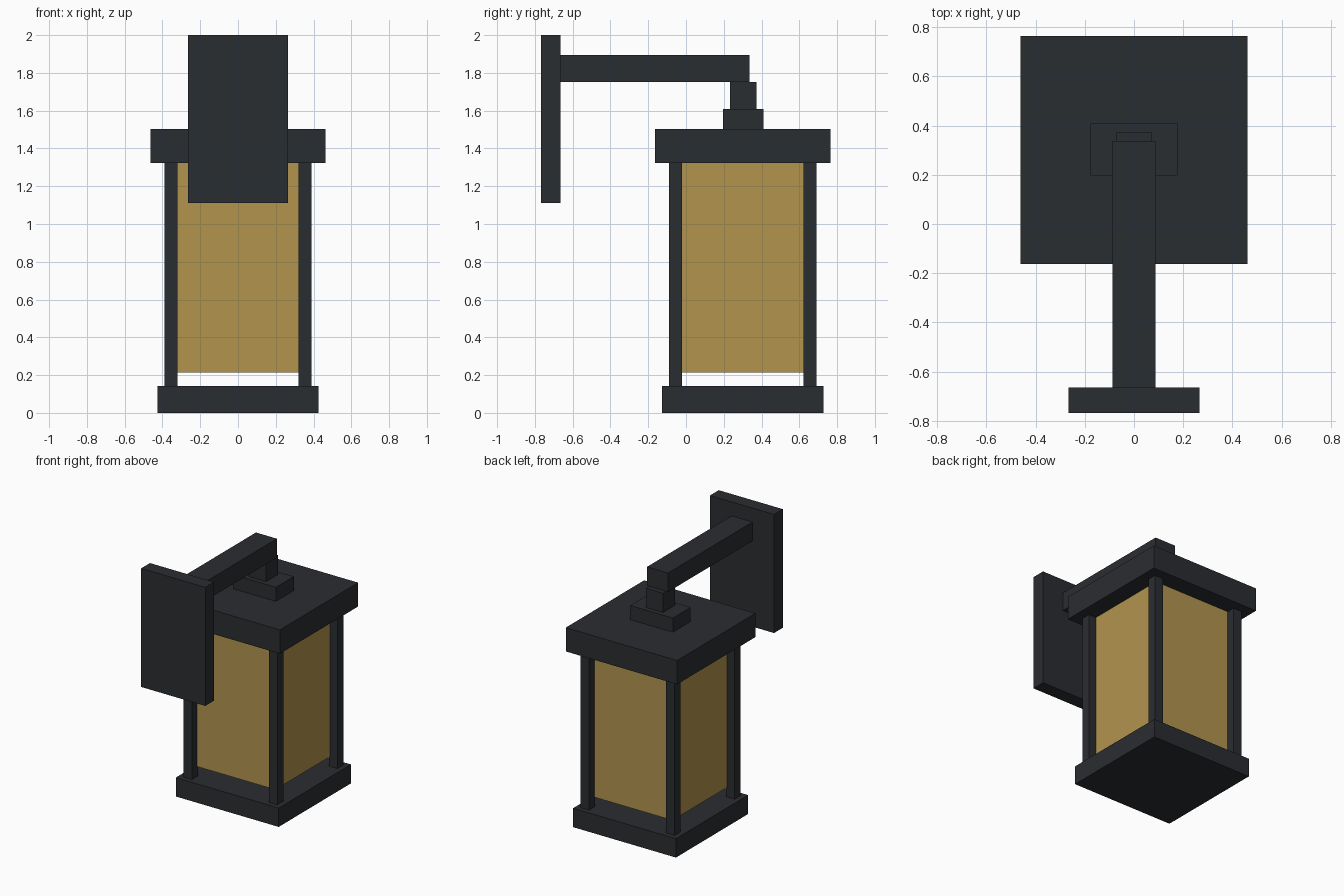
import bpy
import bmesh
from mathutils import Vector

if "Cube" in bpy.data.objects:
    bpy.data.objects.remove(bpy.data.objects["Cube"])


def material(name, color):
    m = bpy.data.materials.new(name)
    m.diffuse_color = color
    m.use_nodes = True
    m.node_tree.nodes["Principled BSDF"].inputs["Base Color"].default_value = m.diffuse_color
    return m


METAL = material("dark_metal", (0.023, 0.026, 0.031, 1))
GLASS = material("amber_glass", (0.445, 0.296, 0.076, 1))


def box(name, x, y, z, mat=METAL):
    """Box from (min, max) ranges on each axis."""
    lo, hi = Vector((x[0], y[0], z[0])), Vector((x[1], y[1], z[1]))
    bm = bmesh.new()
    bmesh.ops.create_cube(bm, size=1)
    bmesh.ops.scale(bm, vec=hi - lo, verts=bm.verts)
    mesh = bpy.data.meshes.new(name)
    bm.to_mesh(mesh)
    bm.free()
    mesh.materials.append(mat)
    obj = bpy.data.objects.new(name, mesh)
    obj.location = (lo + hi) / 2
    bpy.context.collection.objects.link(obj)
    return obj


def around(centre, half):
    return (centre - half, centre + half)


CY = 0.301  # lantern axis in y

# Wall plate and arm
box("wall_plate", around(0, 0.266), (-0.768, -0.664), (1.11, 2.0))
box("arm", around(0, 0.087), (-0.664, 0.337), (1.753, 1.895))

# Hanging stem and its collar
box("stem", around(0, 0.071), around(CY + 0.002, 0.071), (1.608, 1.753))
box("stem_collar", around(0, 0.177), around(CY + 0.002, 0.106), (1.502, 1.608))

# Lantern cap and base
box("cap", around(0, 0.462), around(CY, 0.464), (1.323, 1.502))
box("base", around(0, 0.427), around(CY, 0.428), (0, 0.142))

# Glass body, hanging from the cap clear of the base
box("glass", around(0, 0.328), around(CY, 0.328), (0.215, 1.323), GLASS)

# Four corner posts
for sx, side in ((-1, "left"), (1, "right")):
    for sy, end in ((-1, "front"), (1, "back")):
        box(f"post_{end}_{side}", around(sx * 0.355, 0.035),
            around(CY + sy * 0.356, 0.035), (0.142, 1.323))
